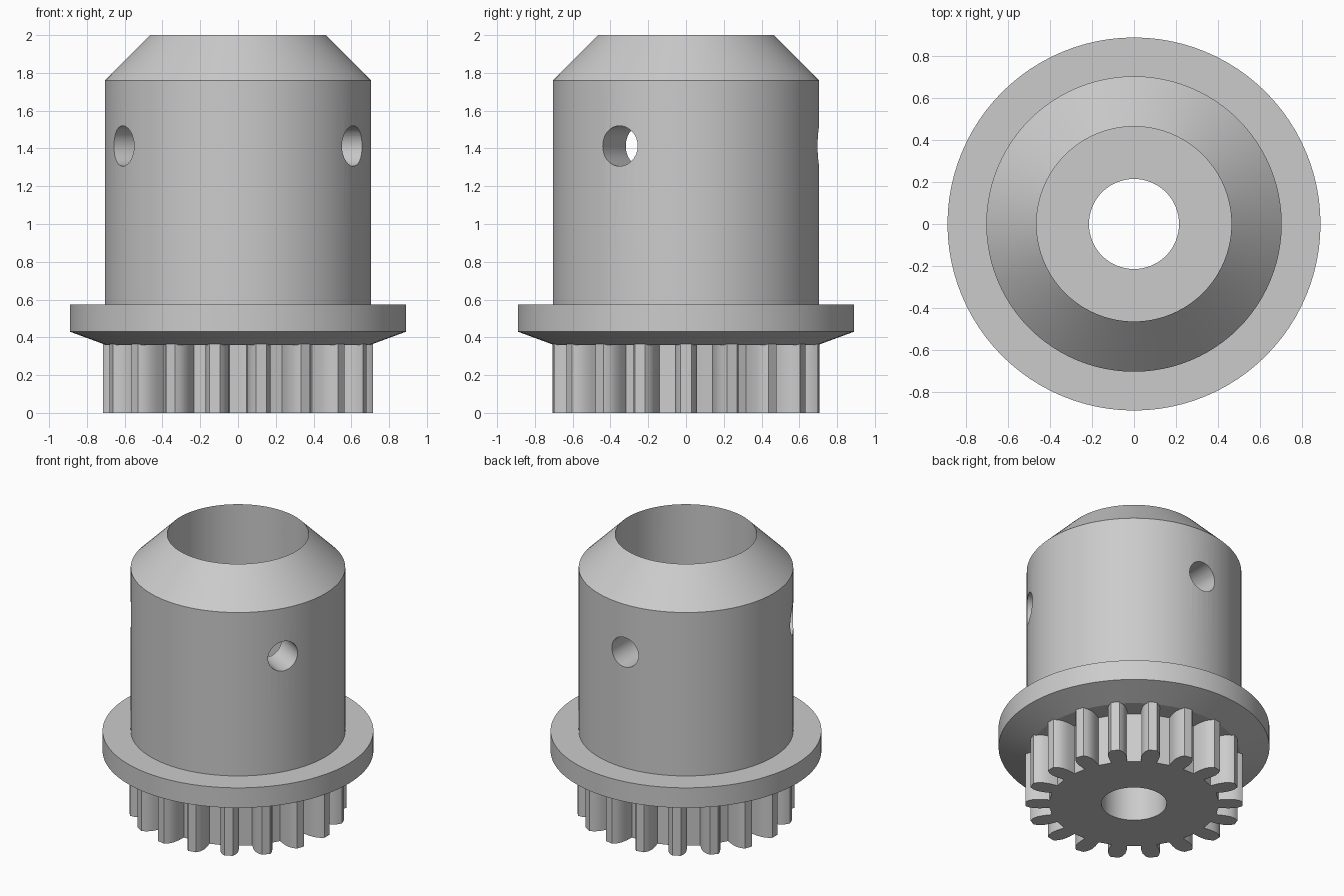
import bpy, bmesh, math
from mathutils import Matrix, Vector

cube = bpy.data.objects.get("Cube")
if cube:
    bpy.data.objects.remove(cube, do_unlink=True)

SEGMENTS = 96
BORE = 0.215
TEETH = 18

grey = bpy.data.materials.new("plain grey")
grey.use_nodes = True
grey.diffuse_color = (0.6, 0.6, 0.6, 1)
grey.node_tree.nodes["Principled BSDF"].inputs["Base Color"].default_value = (0.6, 0.6, 0.6, 1)


def finish(name, bm):
    bmesh.ops.recalc_face_normals(bm, faces=bm.faces)
    mesh = bpy.data.meshes.new(name)
    bm.to_mesh(mesh)
    bm.free()
    mesh.materials.append(grey)
    obj = bpy.data.objects.new(name, mesh)
    bpy.context.collection.objects.link(obj)
    return obj


def revolve(name, profile):
    """Turn a closed (radius, height) outline around z."""
    bm = bmesh.new()
    verts = [bm.verts.new((r, 0, z)) for r, z in profile]
    edges = [bm.edges.new((v, verts[i - 1])) for i, v in enumerate(verts)]
    bmesh.ops.spin(bm, geom=verts + edges, axis=(0, 0, 1), cent=(0, 0, 0),
                   angle=math.tau, steps=SEGMENTS)
    bmesh.ops.remove_doubles(bm, verts=bm.verts, dist=0.0005)
    return finish(name, bm)


def cylinder(name, radius, depth, matrix, segments):
    bm = bmesh.new()
    bmesh.ops.create_cone(bm, cap_ends=True, segments=segments, radius1=radius,
                          radius2=radius, depth=depth, matrix=matrix)
    return finish(name, bm)


def cut(obj, cutter):
    cutter.hide_render = True
    mod = obj.modifiers.new("cut", 'BOOLEAN')
    mod.operation = 'DIFFERENCE'
    mod.solver = 'EXACT'
    mod.object = cutter
    bpy.context.view_layer.objects.active = obj
    bpy.ops.object.modifier_apply(modifier=mod.name)
    bpy.data.objects.remove(cutter, do_unlink=True)


def smooth(obj):
    bpy.ops.object.select_all(action='DESELECT')
    obj.select_set(True)
    bpy.context.view_layer.objects.active = obj
    bpy.ops.object.shade_smooth_by_angle(angle=math.radians(20))


# Hollow sleeve with sloped shoulder, flange and stepped bore
sleeve = revolve("flanged_sleeve", [
    (BORE, 0.36), (0.70, 0.36), (0.89, 0.43), (0.89, 0.575), (0.705, 0.575),
    (0.705, 1.76), (0.465, 2.0), (0.465, 0.5), (BORE, 0.5)])

# Three radial screw holes
for degrees in (-30, 90, 210):
    angle = math.radians(degrees)
    direction = Vector((math.cos(angle), math.sin(angle), 0))
    matrix = (Matrix.Translation(direction * 0.6 + Vector((0, 0, 1.413)))
              @ direction.to_track_quat('Z', 'Y').to_matrix().to_4x4())
    cut(sleeve, cylinder("hole_cutter", 0.107, 0.7, matrix, 48))
smooth(sleeve)

# Toothed drive gear: half a tooth as (radius, half width), mirrored and repeated
half_tooth = [(0.555, 0.052), (0.61, 0.059), (0.655, 0.058), (0.69, 0.046), (0.714, 0.028)]
tooth = [(r, -w) for r, w in half_tooth] + [(r, w) for r, w in reversed(half_tooth)]
bm = bmesh.new()
outline = []
for i in range(TEETH):
    turn = Matrix.Rotation(math.tau * i / TEETH, 4, 'Z')
    outline += [bm.verts.new(turn @ Vector((r, w, 0))) for r, w in tooth]
    root = Matrix.Rotation(math.tau * (i + 0.5) / TEETH, 4, 'Z')
    outline.append(bm.verts.new(root @ Vector((0.555, 0, 0))))
base = bm.faces.new(outline)
top = bmesh.ops.extrude_face_region(bm, geom=[base])["geom"]
bmesh.ops.translate(bm, vec=(0, 0, 0.375),
                    verts=[g for g in top if isinstance(g, bmesh.types.BMVert)])
gear = finish("drive_gear", bm)
cut(gear, cylinder("bore_cutter", BORE, 2, Matrix(), SEGMENTS))
smooth(gear)
